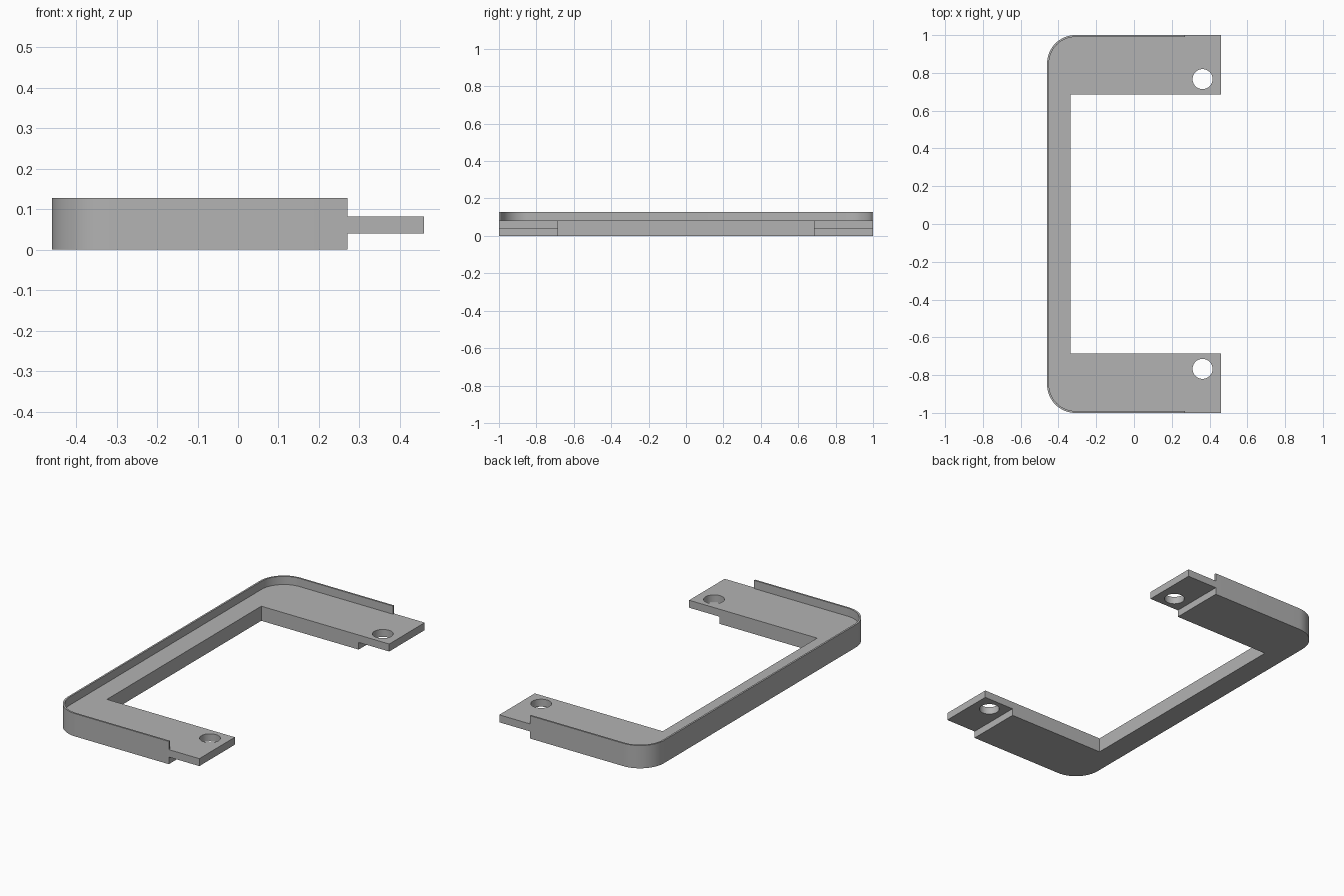
import bpy, bmesh, math

if "Cube" in bpy.data.objects:
    bpy.data.objects.remove(bpy.data.objects["Cube"])

X0, X1, STEP = -0.46, 0.46, 0.27        # closed side, tab ends, start of the tabs
TAB_Z, FLOOR_Z, TOP_Z = 0.04, 0.082, 0.128
RADIUS, WALL = 0.15, 0.01

grey = bpy.data.materials.new("plain grey")
grey.diffuse_color = (0.45, 0.45, 0.45, 1)
grey.use_nodes = True
grey.node_tree.nodes["Principled BSDF"].inputs["Base Color"].default_value = grey.diffuse_color


def prism(name, outline, z0, z1):
    """Extrude a counter-clockwise outline from z0 to z1."""
    bm = bmesh.new()
    face = bm.faces.new([bm.verts.new((x, y, z0)) for x, y in outline])
    top = bmesh.ops.extrude_face_region(bm, geom=[face])["geom"]
    bmesh.ops.translate(bm, vec=(0, 0, z1 - z0),
                        verts=[v for v in top if isinstance(v, bmesh.types.BMVert)])
    bmesh.ops.recalc_face_normals(bm, faces=bm.faces)
    mesh = bpy.data.meshes.new(name)
    bm.to_mesh(mesh)
    bm.free()
    mesh.materials.append(grey)
    obj = bpy.data.objects.new(name, mesh)
    bpy.context.collection.objects.link(obj)
    return obj


def box(name, x0, x1, y, z0, z1):
    return prism(name, [(x0, -y), (x1, -y), (x1, y), (x0, y)], z0, z1)


def rounded_left(inset, right):
    """Rectangle whose two left corners are rounded, open end at x = right."""
    r, n = RADIUS - inset, 16
    cx, cy = X0 + RADIUS, 1 - RADIUS
    pts = [(right, -1 + inset), (right, 1 - inset)]
    for sign, start in ((1, 90), (-1, 180)):
        for i in range(n + 1):
            a = math.radians(start + 90 * i / n)
            pts.append((cx + r * math.cos(a), sign * cy + r * math.sin(a)))
    return pts


# Full-height body with rounded corners
frame = prism("bracket_frame", rounded_left(0, X1), 0, TOP_Z)

# Inner opening, shallow pocket inside the rim, and steps above and below the tabs
cutters = [
    box("opening_cutter", -0.335, 0.8, 0.685, -0.1, 0.3),
    prism("pocket_cutter", rounded_left(WALL, 0.7), FLOOR_Z, 0.3),
    box("tab_top_cutter", STEP, 0.9, 1.2, FLOOR_Z, 0.35),
    box("tab_bottom_cutter", STEP, 0.9, 1.2, -0.1, TAB_Z),
]
# Round screw holes in the tabs
for y in (-0.767, 0.767):
    circle = [(0.363 + 0.053 * math.cos(i * math.tau / 40),
               y + 0.053 * math.sin(i * math.tau / 40)) for i in range(40)]
    cutters.append(prism("hole_cutter", circle, -0.1, 0.3))

bpy.context.view_layer.objects.active = frame
frame.select_set(True)
for cutter in cutters:
    mod = frame.modifiers.new("cut", 'BOOLEAN')
    mod.operation, mod.solver, mod.object = 'DIFFERENCE', 'EXACT', cutter
    bpy.ops.object.modifier_apply(modifier=mod.name)
    bpy.data.objects.remove(cutter)

bpy.ops.object.shade_smooth_by_angle(angle=math.radians(30))
